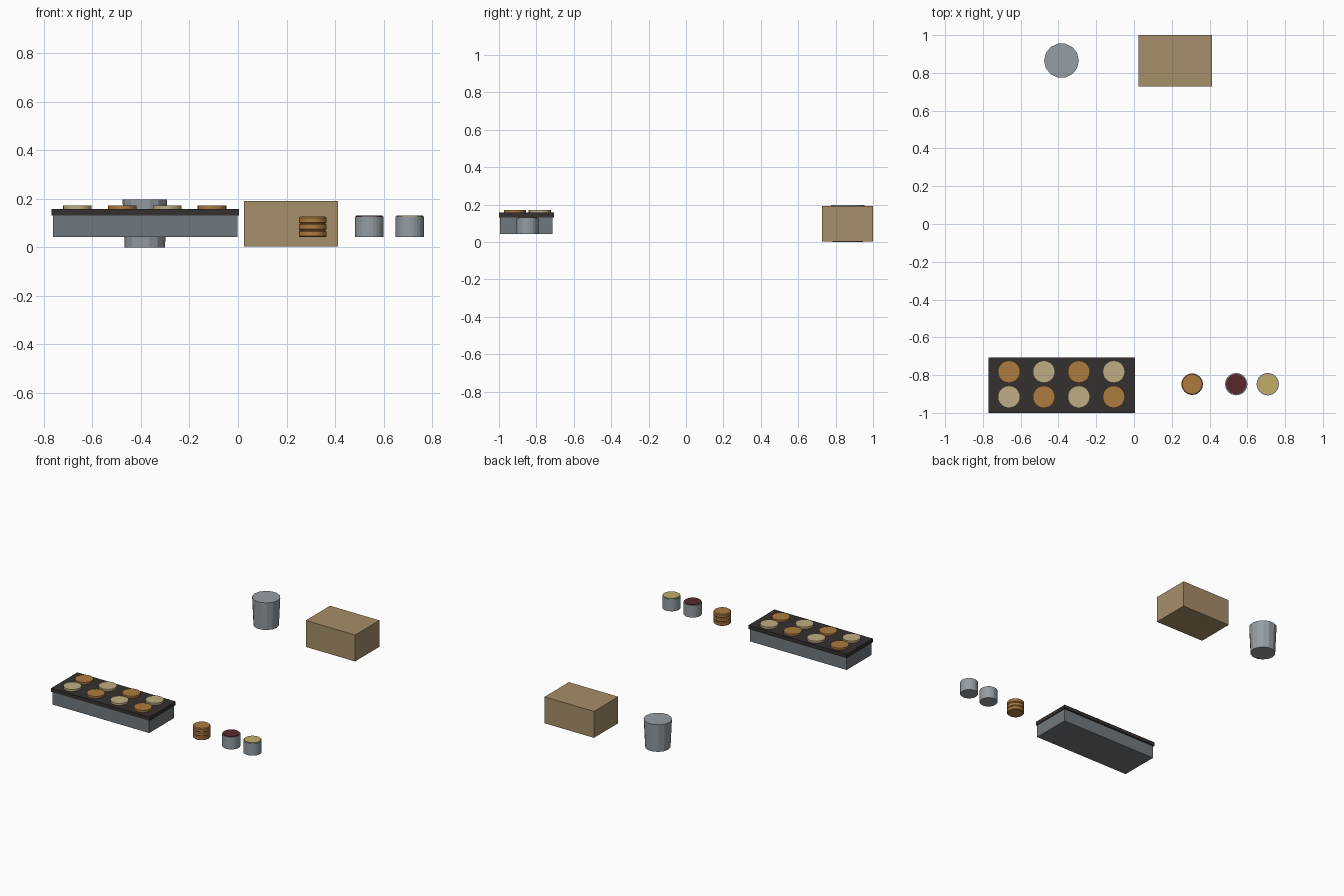
import bpy, math

if "Cube" in bpy.data.objects:
    bpy.data.objects.remove(bpy.data.objects["Cube"])


def mat(name, r, g, b):
    m = bpy.data.materials.new(name)
    m.diffuse_color = (r, g, b, 1)
    m.use_nodes = True
    m.node_tree.nodes["Principled BSDF"].inputs["Base Color"].default_value = m.diffuse_color
    return m


steel = mat("steel", 0.30, 0.34, 0.37)
slate = mat("slate", 0.16, 0.19, 0.21)
iron = mat("iron", 0.035, 0.03, 0.028)
crust = mat("crust", 0.42, 0.20, 0.05)
batter = mat("batter", 0.52, 0.42, 0.23)
bean = mat("bean", 0.10, 0.022, 0.027)
custard = mat("custard", 0.53, 0.42, 0.14)
card = mat("cardboard", 0.38, 0.27, 0.14)


def box(name, x0, x1, y0, y1, z0, z1, m):
    bpy.ops.mesh.primitive_cube_add(size=1, location=((x0 + x1) / 2, (y0 + y1) / 2, (z0 + z1) / 2))
    o = bpy.context.object
    o.name = name
    o.scale = (x1 - x0, y1 - y0, z1 - z0)
    bpy.ops.object.transform_apply(location=False, rotation=False, scale=True)
    o.data.materials.append(m)


def turned(name, x, y, profile, m, n=24):
    """Closed solid of revolution from (radius, z) points, bottom to top."""
    verts = [(r * math.cos(2 * math.pi * i / n), r * math.sin(2 * math.pi * i / n), z)
             for r, z in profile for i in range(n)]
    rows = len(profile)
    faces = [(k * n + i, k * n + (i + 1) % n, (k + 1) * n + (i + 1) % n, (k + 1) * n + i)
             for k in range(rows - 1) for i in range(n)]
    faces += [tuple(reversed(range(n))), tuple(range((rows - 1) * n, rows * n))]
    me = bpy.data.meshes.new(name)
    me.from_pydata(verts, [], faces)
    me.materials.append(m)
    o = bpy.data.objects.new(name, me)
    o.location = (x, y, 0)
    bpy.context.collection.objects.link(o)


# griddle
box("griddle_base", -0.763, -0.002, -0.995, -0.715, 0.042, 0.132, slate)
box("griddle_plate", -0.769, 0.004, -1.0, -0.706, 0.132, 0.158, iron)

# cakes cooking in two alternating rows
for row, y in enumerate((-0.915, -0.782)):
    for col in range(4):
        turned(f"griddle_cake_{row}_{col}", -0.662 + 0.185 * col, y,
               [(0.059, 0.15), (0.059, 0.172)],
               crust if (row + col) % 2 else batter)

# stack of finished cakes
for k in range(3):
    z = 0.042 + 0.0283 * k
    turned(f"stacked_cake_{k}", 0.308, -0.848,
           [(0.052, z), (0.057, z + 0.005), (0.057, z + 0.0233), (0.052, z + 0.0283)], crust)

# filling tins
for name, x, m in (("bean", 0.541, bean), ("custard", 0.708, custard)):
    turned(name + "_tin", x, -0.848, [(0.059, 0.042), (0.059, 0.128)], steel)
    turned(name + "_filling", x, -0.848, [(0.054, 0.12), (0.054, 0.132)], m)

# bin and carton at the back
turned("bin", -0.384, 0.865, [(0.083, 0), (0.092, 0.197)], steel, 14)
box("carton", 0.024, 0.412, 0.727, 1.0, 0.004, 0.192, card)
